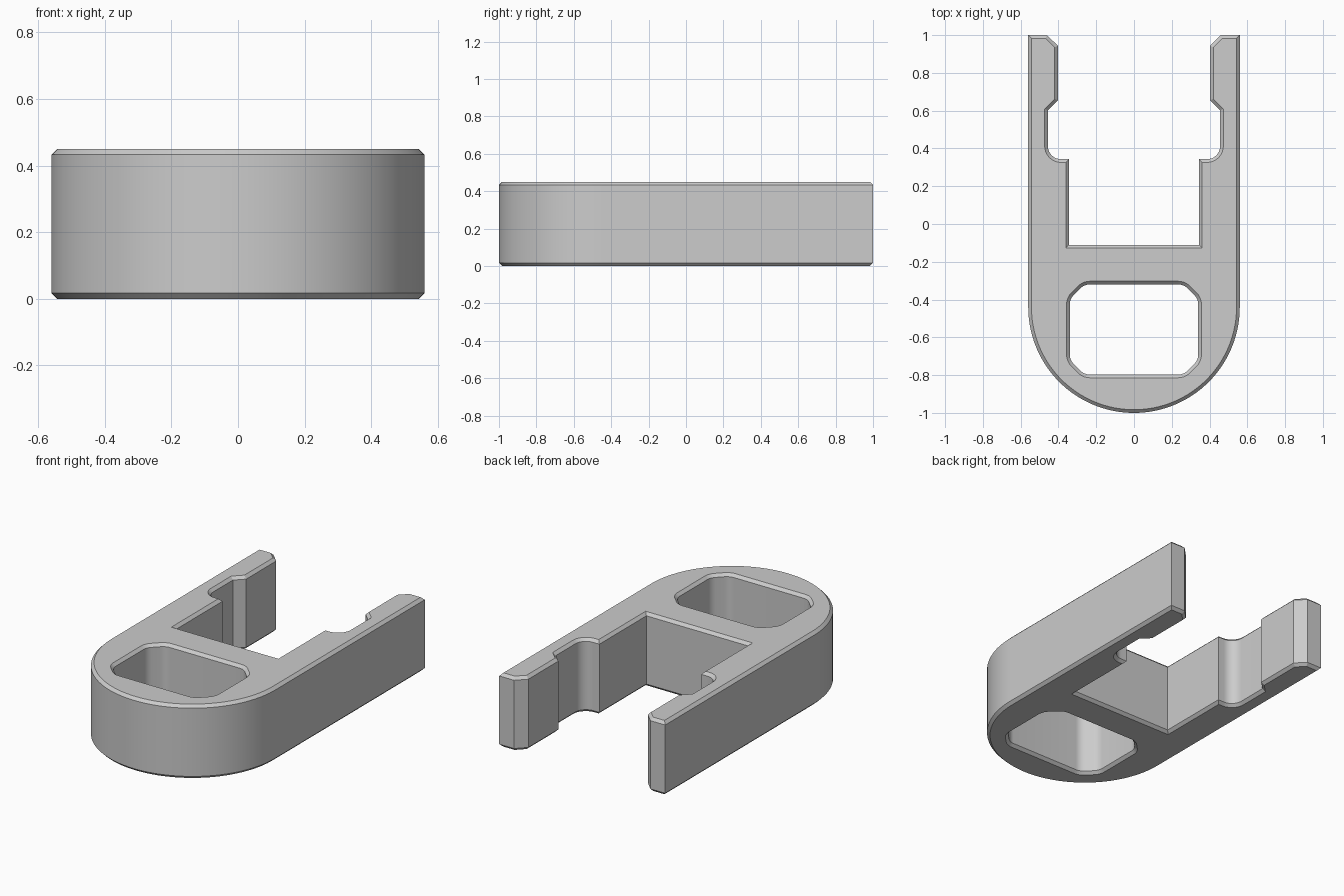
import bpy, bmesh, math
from mathutils import Vector

if "Cube" in bpy.data.objects:
    bpy.data.objects.remove(bpy.data.objects["Cube"])

HEIGHT, CHAMFER = 0.45, 0.017


def arc(cx, cy, r, a0, a1, n):
    """Points on an arc, angles in degrees."""
    return [(cx + r * math.cos(math.radians(a0 + (a1 - a0) * i / n)),
             cy + r * math.sin(math.radians(a0 + (a1 - a0) * i / n)))
            for i in range(n + 1)]


def rounded(points, r, n=5):
    """Round every corner of a closed polygon."""
    out = []
    for i, p in enumerate(points):
        p = Vector(p)
        d0 = (Vector(points[i - 1]) - p).normalized()
        d1 = (Vector(points[(i + 1) % len(points)]) - p).normalized()
        half = d0.angle(d1) / 2
        t = r / math.tan(half)
        centre = p + (d0 + d1).normalized() * (r / math.sin(half))
        a, b = p + d0 * t - centre, p + d1 * t - centre
        out += [tuple(centre + a.lerp(b, k / n).normalized() * r) for k in range(n + 1)]
    return out


def offset(points, d):
    """Move a closed loop to its left by d with mitred corners."""
    out = []
    for i, p in enumerate(points):
        p = Vector(p)
        e0 = (p - Vector(points[i - 1])).normalized()
        e1 = (Vector(points[(i + 1) % len(points)]) - p).normalized()
        n0, n1 = Vector((-e0.y, e0.x)), Vector((-e1.y, e1.x))
        out.append(p + (n0 + n1) * (d / (1 + n0.dot(n1))))
    return out


# Right half of the outline, from the outer prong tip inward to the slot floor
inner = [(0.56, 1.0), (0.46, 1.0), (0.403, 0.943), (0.403, 0.655), (0.456, 0.602)]
inner += arc(0.386, 0.413, 0.07, 0, -90, 10)
inner += [(0.344, 0.343), (0.344, -0.11)]
# Counter-clockwise outline: right side, mirrored left side, round front end
outline = inner + [(-x, y) for x, y in reversed(inner)]
outline += arc(0, -0.44, 0.56, 180, 360, 64)

# Clockwise window with cut, softened corners
X, Y0, Y1, C = 0.34, -0.797, -0.32, 0.077
window = [(-X, Y0 + C), (-X, Y1 - C), (-X + C, Y1), (X - C, Y1),
          (X, Y1 - C), (X, Y0 + C), (X - C, Y0), (-X + C, Y0)]
window = rounded(window, 0.07)

# Body: chamfered walls around each loop, flat caps with the window left open
bm = bmesh.new()
cap_edges = {0: [], 3: []}
for loop in (outline, window):
    inset = offset(loop, CHAMFER)
    rings = []
    for pts, z in ((inset, 0), (loop, CHAMFER), (loop, HEIGHT - CHAMFER), (inset, HEIGHT)):
        rings.append([bm.verts.new((p[0], p[1], z)) for p in pts])
    n = len(loop)
    for lo, hi in zip(rings, rings[1:]):
        for i in range(n):
            j = (i + 1) % n
            bm.faces.new((lo[i], lo[j], hi[j], hi[i]))
    for k in cap_edges:
        cap_edges[k] += [bm.edges.get((rings[k][i], rings[k][(i + 1) % n])) for i in range(n)]
for edges in cap_edges.values():
    bmesh.ops.triangle_fill(bm, use_beauty=True, use_dissolve=False, edges=edges)
bmesh.ops.recalc_face_normals(bm, faces=bm.faces)

mesh = bpy.data.meshes.new("clip_body")
bm.to_mesh(mesh)
bm.free()
body = bpy.data.objects.new("clip_body", mesh)
bpy.context.collection.objects.link(body)

grey = bpy.data.materials.new("plain grey")
grey.diffuse_color = (0.604, 0.604, 0.604, 1)
grey.use_nodes = True
grey.node_tree.nodes["Principled BSDF"].inputs["Base Color"].default_value = grey.diffuse_color
mesh.materials.append(grey)

bpy.context.view_layer.objects.active = body
body.select_set(True)
bpy.ops.object.shade_smooth_by_angle(angle=math.radians(30))
